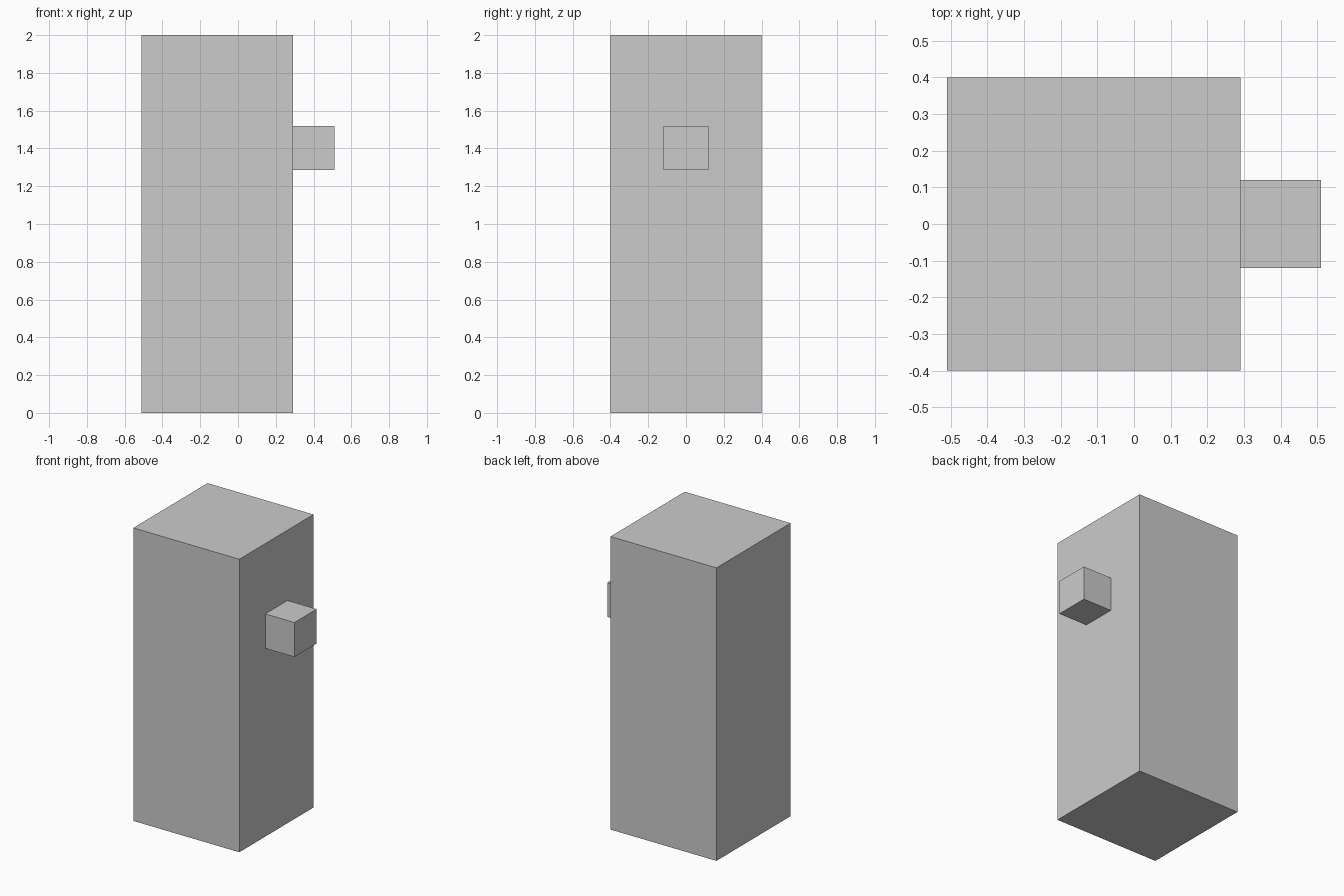
import bpy

if "Cube" in bpy.data.objects:
    bpy.data.objects.remove(bpy.data.objects["Cube"])


def box(name, lo, hi):
    """Axis-aligned block spanning two opposite corners."""
    centre = [(a + b) / 2 for a, b in zip(lo, hi)]
    size = [b - a for a, b in zip(lo, hi)]
    bpy.ops.mesh.primitive_cube_add(size=1, location=centre)
    ob = bpy.context.object
    ob.name = name
    ob.scale = size
    bpy.ops.object.transform_apply(location=False, rotation=False, scale=True)
    return ob


# Tall main block
box("body", (-0.51, -0.4, 0.0), (0.29, 0.4, 2.0))

# Small block standing out of the right face
box("side_knob", (0.29, -0.12, 1.285), (0.51, 0.12, 1.52))
